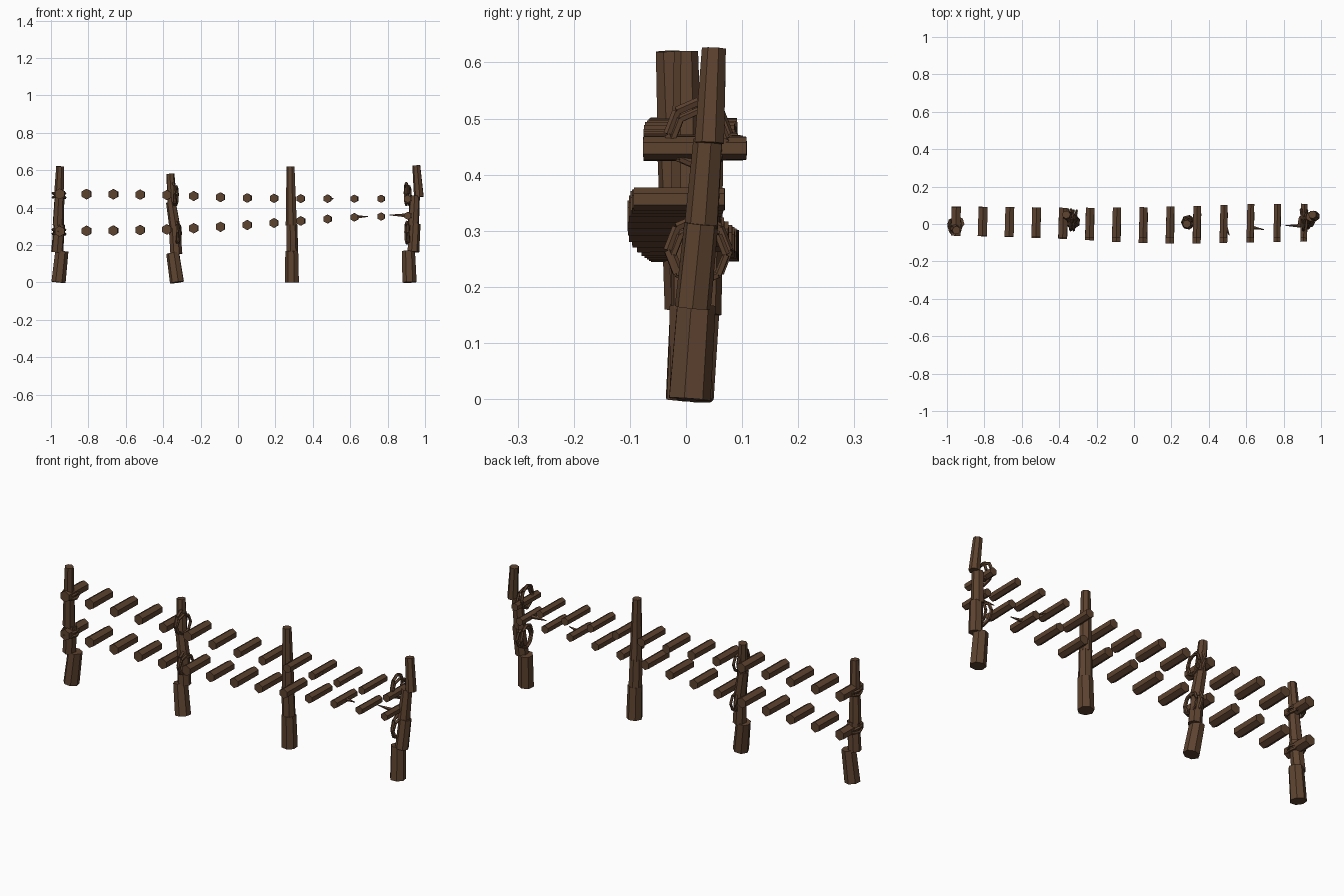
import bpy, bmesh, math
from mathutils import Vector, Matrix

cube = bpy.data.objects.get("Cube")
if cube:
    bpy.data.objects.remove(cube, do_unlink=True)

wood = bpy.data.materials.new("dark_brown_wood")
wood.use_nodes = True
COLOR = (0.11, 0.056, 0.029, 1)
wood.diffuse_color = COLOR
wood.node_tree.nodes["Principled BSDF"].inputs["Base Color"].default_value = COLOR


def finish(bm, name):
    mesh = bpy.data.meshes.new(name)
    bm.to_mesh(mesh)
    bm.free()
    mesh.materials.append(wood)
    obj = bpy.data.objects.new(name, mesh)
    bpy.context.collection.objects.link(obj)
    return obj


def prism(bm, a, b, r1, r2, sides=6, roll=0.0):
    """Tapered flat-sided prism from point a to point b."""
    a, b = Vector(a), Vector(b)
    d = b - a
    mat = (Matrix.Translation((a + b) / 2) @ d.to_track_quat('Z', 'Y').to_matrix().to_4x4()
           @ Matrix.Rotation(roll, 4, 'Z'))
    bmesh.ops.create_cone(bm, cap_ends=True, segments=sides, radius1=r1, radius2=r2,
                          depth=d.length, matrix=mat)


def lerp(keys, t):
    """Value at t along evenly spaced keys."""
    f = t * (len(keys) - 1)
    i = min(int(f), len(keys) - 2)
    return keys[i] + (keys[i + 1] - keys[i]) * (f - i)


def ring(bm, center, ry, rz, tube, tilt, flat=False):
    """Eight-sided rope loop, standing across x, or lying flat."""
    rot = Matrix.Rotation(tilt, 3, 'Y' if flat else 'Z')
    pts = []
    for i in range(8):
        a = math.tau * i / 8
        p = (Vector((math.cos(a) * ry, math.sin(a) * rz, 0)) if flat
             else Vector((0, math.cos(a) * ry, math.sin(a) * rz)))
        pts.append(Vector(center) + rot @ p)
    for p, q in zip(pts, pts[1:] + pts[:1]):
        prism(bm, p, q, tube, tube, 5)


# Posts: four stacked, slightly misaligned segments, each (bottom x, y, top x, y)
POSTS = {
    "far_right_post": (0.62, [(-.96, .0, -.942, .005), (-.967, -.005, -.955, -.012),
                              (-.962, -.015, -.955, -.025), (-.958, -.025, -.95, -.033)]),
    "middle_right_post": (0.58, [(-.325, .012, -.348, .025), (-.33, .03, -.34, .035),
                                 (-.335, .035, -.358, .04), (-.352, .04, -.362, .05)]),
    "middle_left_post": (0.62, [(.29, .01, .289, .005), (.289, .005, .286, .003),
                                (.286, .003, .284, .001), (.284, .001, .282, .0)]),
    "far_left_post": (0.625, [(.917, .005, .911, .017), (.936, .012, .945, .027),
                              (.937, .028, .946, .04), (.968, .042, .954, .05)]),
}
RADII = [(.039, .036), (.033, .031), (.031, .027), (.027, .022)]
for name, (height, segs) in POSTS.items():
    bm = bmesh.new()
    zs = [0, height * .26, height * .49, height * .73, height]
    for i, (x1, y1, x2, y2) in enumerate(segs):
        prism(bm, (x1, y1, zs[i]), (x2, y2, zs[i + 1] + (.006 if i < 3 else 0)),
              *RADII[i], sides=7, roll=i * .3)
    finish(bm, name)

# Rails: short logs lying across the fence line, [height, y centre, half length, radius] keys
RAILS = {
    "upper_rail_logs": ([.473, .471, .466, .452, .448, .447, .447],
                        [.014, .012, .006, .006, .01, .016, .016],
                        [.077, .079, .08, .082, .085, .09, .092],
                        [.029, .028, .027, .026, .024, .022, .021]),
    "lower_rail_logs": ([.273, .277, .284, .301, .325, .347, .356],
                        [.016, .01, .0, -.018, -.024, -.018, -.012],
                        [.078, .08, .081, .082, .081, .081, .081],
                        [.029, .028, .028, .027, .026, .023, .021]),
}
COUNT = 14
for name, (heights, mids, halves, radii) in RAILS.items():
    bm = bmesh.new()
    for i in range(COUNT):
        t = i / (COUNT - 1)
        x, z = -.952 + 1.861 * t, lerp(heights, t)
        m, h, r = lerp(mids, t), lerp(halves, t), lerp(radii, t)
        prism(bm, (x - .002, m - h, z), (x + .002, m + h, z), r, r * .97, 6)
    finish(bm, name)

# Rope loops standing beside two of the posts
for name, x1, x2 in (("middle_right_ropes", -.338, -.322), ("far_left_ropes", .907, .91)):
    bm = bmesh.new()
    for x, z in ((x1, .472), (x2, .265)):
        ring(bm, (x - .007, .022, z), .055, .058, .008, .12)
        ring(bm, (x + .008, .024, z - .008), .048, .05, .007, -.15)
    finish(bm, name)

# Rope bindings wrapped round the end post
bm = bmesh.new()
for z in (.465, .27):
    ring(bm, (-.957, -.012, z), .035, .045, .008, .35, True)
    ring(bm, (-.957, -.012, z), .035, .045, .007, -.3, True)
finish(bm, "far_right_bindings")

# Broken twig stubs
bm = bmesh.new()
for a, b in (((.615, -.015, .348), (.695, -.03, .352)), ((.905, -.01, .357), (.81, -.008, .36)),
             ((.485, -.0, .447), (.51, -.062, .448))):
    prism(bm, a, b, .012, .002, 5)
finish(bm, "twig_stubs")
